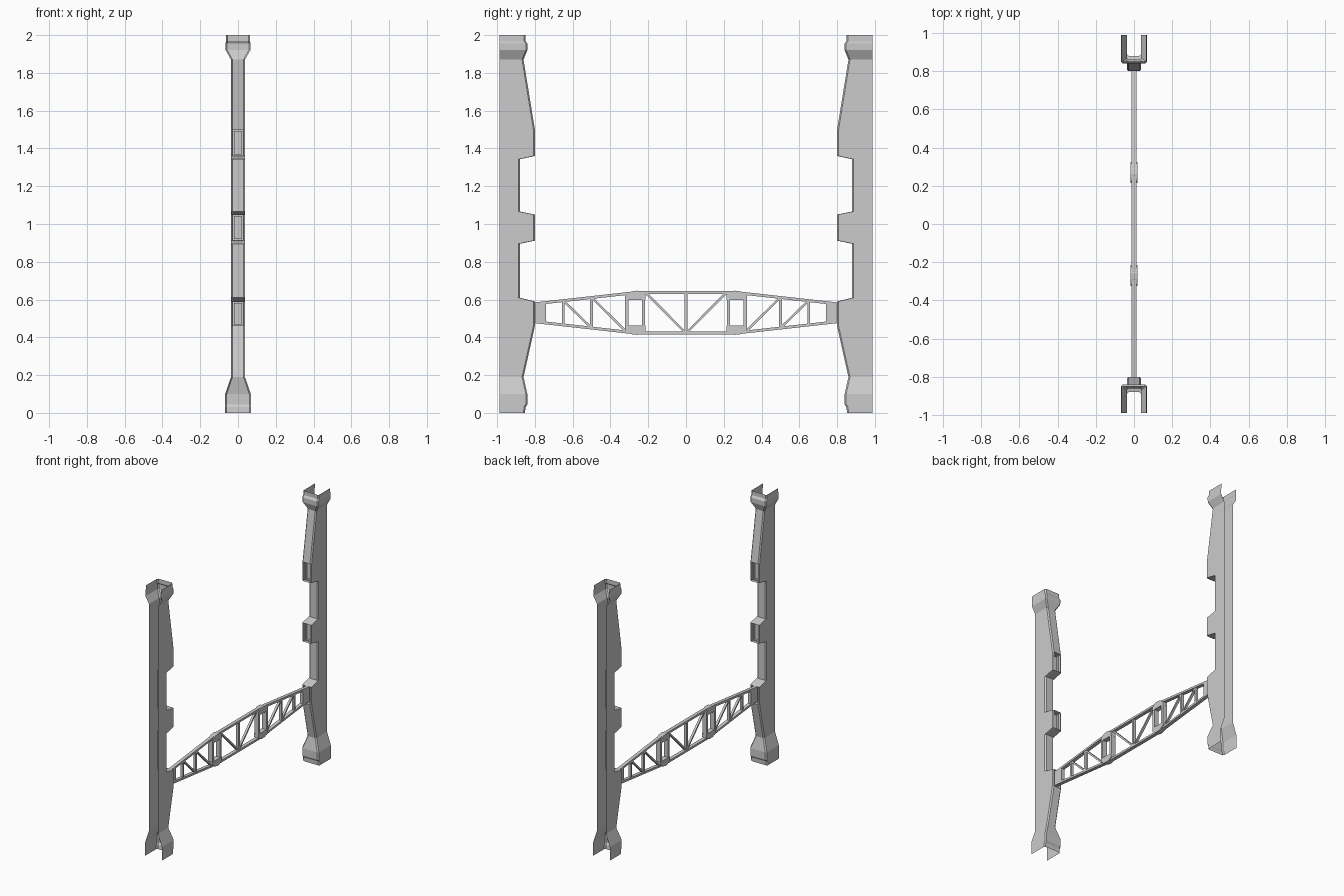
import bpy, bmesh
from mathutils import Vector

if "Cube" in bpy.data.objects:
    bpy.data.objects.remove(bpy.data.objects["Cube"])


def finish(bm, name, axes=(False, False, False)):
    me = bpy.data.meshes.new(name)
    bm.to_mesh(me)
    bm.free()
    ob = bpy.data.objects.new(name, me)
    bpy.context.collection.objects.link(ob)
    if any(axes):
        m = ob.modifiers.new("Mirror", 'MIRROR')
        m.use_axis = axes
        m.merge_threshold = 0.0001
    return ob


def prism(bm, pts, hx):
    """Closed (y, z) polygon extruded from -hx to +hx."""
    a = [bm.verts.new((-hx, y, z)) for y, z in pts]
    b = [bm.verts.new((hx, y, z)) for y, z in pts]
    n = len(pts)
    faces = [bm.faces.new(a), bm.faces.new(b[::-1])]
    for i in range(n):
        j = (i + 1) % n
        faces.append(bm.faces.new((a[j], a[i], b[i], b[j])))
    bmesh.ops.recalc_face_normals(bm, faces=faces)


def bar(bm, p, q, w, hx):
    """Straight bar of width w between two (y, z) points."""
    p, q = Vector(p), Vector(q)
    d = (q - p).normalized()
    s = Vector((-d.y, d.x)) * w / 2
    prism(bm, [p - s, q - s, q + s, p + s], hx)


# Columns: open sheet channels, rows of (z, half width, inner y)
OUT, C, N, W = 0.988, 0.008, 0.037, 0.068
rows = [(0, W, .852), (.03, W, .85), (.045, W, .84), (.10, W, .84), (.19, N, .86),
        (.46, N, .80), (.59, N, .80), (.61, N, .88),
        (.895, N, .88), (.912, N, .80), (1.05, N, .80), (1.066, N, .88),
        (1.343, N, .88), (1.36, N, .80), (1.5, N, .80),
        (1.87, N, .86), (1.92, .065, .84), (1.955, .066, .84), (1.97, .063, .85), (2, .063, .85)]
bm = bmesh.new()
rings, sockets = [], []
for z, h, y in rows:
    sec = [(-h, OUT), (-h, y + C), (-h + C, y), (h - C, y), (h, y + C), (h, OUT)]
    rings.append([bm.verts.new((px, py, z)) for px, py in sec])
for k in range(len(rows) - 1):
    a, b = rings[k], rings[k + 1]
    for i in range(5):
        f = bm.faces.new((a[i], a[i + 1], b[i + 1], b[i]))
        if i == 2 and rows[k][2] == rows[k + 1][2] == .80:
            sockets.append(f)
# Stepped socket recesses on the inner bumps
for inset, depth in ((.008, .022), (.007, .015)):
    bmesh.ops.inset_individual(bm, faces=sockets, thickness=inset, use_even_offset=True)
    bmesh.ops.inset_individual(bm, faces=sockets, thickness=.0005)
    for f in sockets:
        for v in f.verts:
            v.co.y += depth
finish(bm, "channel_columns", (False, True, False))

# Truss outline, symmetric about mid height
MID, HX, T = 0.53, 0.013, 0.015


def half_h(y):
    return .115 if y <= .26 else .115 - (.115 - .055) * (y - .26) / .54


# Chords
bm = bmesh.new()
for s in (1, -1):
    out = [(y, MID + s * half_h(y)) for y in (0, .26, .805)]
    inn = [(y, z - s * T) for y, z in reversed(out)]
    for i in range(2):
        prism(bm, [out[i], out[i + 1], inn[1 - i], inn[2 - i]], HX)
finish(bm, "truss_chords", (False, True, False))

# End plates that plug into the column sockets
bm = bmesh.new()
prism(bm, [(.742, MID - half_h(.742)), (.815, MID - half_h(.815)),
           (.815, MID + half_h(.815)), (.742, MID + half_h(.742))], HX)
finish(bm, "truss_end_plates", (False, True, False))

# Vertical and diagonal web members
bm = bmesh.new()
for y, w in ((.65, .014), (.5, .017)):
    h = half_h(y) - .008
    bar(bm, (y, MID - h), (y, MID + h), w, .010)
for (y0, s0), (y1, s1) in (((.645, 1), (.505, -1)), ((.495, 1), (.32, -1)), ((.21, 1), (.005, -1))):
    bar(bm, (y0, MID + s0 * (half_h(y0) - .012)), (y1, MID + s1 * (half_h(y1) - .012)), .012, .008)
finish(bm, "truss_braces", (False, True, False))

bm = bmesh.new()
bar(bm, (0, MID - .107), (0, MID + .107), .014, .010)
finish(bm, "truss_centre_post")

# Twin posts with gussets at the chord bends
bm = bmesh.new()
for y in (.225, .314):
    bar(bm, (y, MID - .09), (y, MID + .09), .018, .018)
for s in (1, -1):
    prism(bm, [(y, MID + s * z) for y, z in
               ((.215, .068), (.324, .068), (.324, .095), (.29, .113), (.26, .117), (.24, .113), (.215, .098))], .019)
finish(bm, "truss_gusset_frames", (False, True, False))
